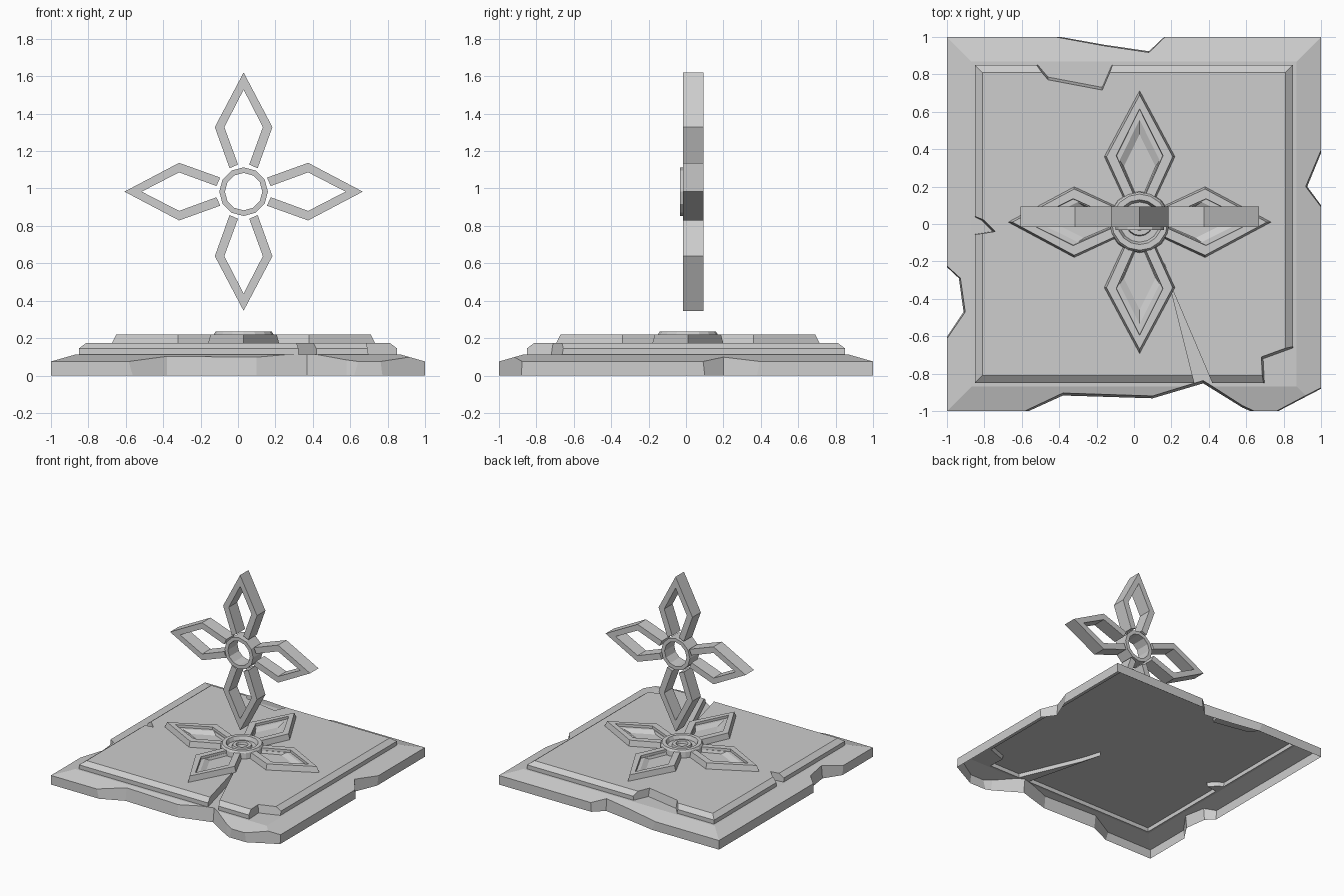
import bpy, bmesh
from math import cos, sin, pi
from mathutils import Matrix

if "Cube" in bpy.data.objects:
    bpy.data.objects.remove(bpy.data.objects["Cube"])

GREY = (0.61, 0.61, 0.61, 1.0)
stone = bpy.data.materials.new("grey stone")
stone.use_nodes = True
stone.diffuse_color = GREY
stone.node_tree.nodes["Principled BSDF"].inputs["Base Color"].default_value = GREY


def loft(name, loops, matrix=None, closed=False):
    """Skin a stack of equal point loops, capped unless it closes on itself."""
    bm = bmesh.new()
    rings = [[bm.verts.new(p) for p in loop] for loop in loops]
    n = len(rings[0])
    pairs = list(zip(rings, rings[1:]))
    if closed:
        pairs.append((rings[-1], rings[0]))
    else:
        bm.faces.new(rings[0])
        bm.faces.new(rings[-1])
    for a, b in pairs:
        for i in range(n):
            j = (i + 1) % n
            bm.faces.new((a[i], a[j], b[j], b[i]))
    bmesh.ops.recalc_face_normals(bm, faces=bm.faces)
    mesh = bpy.data.meshes.new(name)
    if matrix:
        bm.transform(matrix)
    bm.to_mesh(mesh)
    bm.free()
    mesh.materials.append(stone)
    obj = bpy.data.objects.new(name, mesh)
    bpy.context.collection.objects.link(obj)
    return obj


def square(h, z):
    return [(-h, -h, z), (h, -h, z), (h, h, z), (-h, h, z)]


def circle(r, z, n):
    return [(r * cos(2 * pi * i / n), r * sin(2 * pi * i / n), z) for i in range(n)]


def frame(half, side, tip, z):
    """Petal outline open towards the centre: outer half, inner side, inner tip."""
    outer = half + [(x, -y) for x, y in reversed(half[:-1])]
    return [(x, y, z) for x, y in outer + [(side[0], -side[1]), (tip, 0), side]]


def combine(obj, other, operation):
    """Apply a boolean and discard the helper object."""
    mod = obj.modifiers.new("cut", "BOOLEAN")
    mod.operation, mod.object, mod.solver = operation, other, "EXACT"
    graph = bpy.context.evaluated_depsgraph_get()
    mesh = bpy.data.meshes.new_from_object(obj.evaluated_get(graph))
    obj.modifiers.clear()
    obj.data = mesh
    bpy.data.objects.remove(other)


def chip(obj, chips, z0, z1):
    """Cut leaning prisms out of a slab."""
    for points, (dx, dy) in chips:
        low = [(x + dx, y + dy, z0) for x, y in points]
        tool = loft("chip_cutter", [low, [(x, y, z1) for x, y in points]])
        tool.hide_render = True
        combine(obj, tool, "DIFFERENCE")


# Weathered lower slab with chipped edges
base = loft("stone_base", [square(1, 0), square(1, 0.075), square(0.87, 0.112)])
base_chips = [
    ([(-0.6, -1), (-0.38, -0.9), (0.1, -0.915), (0.37, -0.835), (0.58, -0.965),
      (0.66, -1), (0.66, -1.2), (-0.6, -1.2)], (0, -0.03)),
    ([(0.66, -1.05), (1.1, -0.82), (1.1, -1.2), (0.66, -1.2)], (0.01, -0.01)),
    ([(1.1, 0.65), (0.915, 0.2), (1.1, -0.05)], (0.02, 0)),
    ([(-0.44, 1), (-0.16, 0.95), (0.08, 0.915), (0.17, 1), (0.17, 1.2), (-0.44, 1.2)], (0, 0.015)),
    ([(-1, -0.22), (-0.925, -0.29), (-0.9, -0.47), (-1, -0.62), (-1.2, -0.62),
      (-1.2, -0.22)], (-0.02, 0)),
]
chip(base, base_chips, -0.1, 0.13)

# Upper slab with notches and a long crack: a straight wall and a bevelled cap
slab_chips = [
    ([(-0.57, 0.9), (-0.46, 0.77), (-0.17, 0.715), (-0.09, 0.9)], (0, 0.03)),
    ([(-0.9, 0.07), (-0.8, 0.02), (-0.74, -0.04), (-0.9, -0.065)], (-0.03, 0)),
    ([(0.9, -0.63), (0.68, -0.71), (0.69, -0.9), (0.9, -0.9)], (0.02, -0.02)),
    ([(0.16, -0.2), (0.335, -0.9), (0.44, -0.9), (0.21, -0.36)], (0, 0)),
]
wall = loft("slab_wall", [square(0.85, 0.06), square(0.85, 0.145)])
cap = loft("slab_cap", [square(0.85, 0.145), square(0.81, 0.175)])
for part in (wall, cap):
    chip(part, slab_chips, 0.05, 0.18)

# Join base and wall into one shell that is open underneath
combine(base, wall, "UNION")
bm = bmesh.new()
bm.from_mesh(base.data)
under = [f for f in bm.faces if all(v.co.z < 0.001 for v in f.verts)]
bmesh.ops.delete(bm, geom=under, context="FACES")
bm.to_mesh(base.data)
bm.free()

# Relief flower on the slab: bevelled frames with stepped panels and a ringed boss
SIDES = ("right", "top", "left", "bottom")
CENTRE = Matrix.Translation((0.03, 0.01, 0))
relief = [
    frame([(0.15, 0.03), (0.135, 0.09), (0.35, 0.19), (0.705, 0)], (0.355, 0.12), 0.6, 0.17),
    frame([(0.15, 0.033), (0.137, 0.08), (0.35, 0.177), (0.68, 0)], (0.355, 0.125), 0.605, 0.22),
]
panel = [(0.15, -0.035), (0.355, -0.123), (0.603, 0), (0.355, 0.123), (0.15, 0.035)]
steps = [(1, 0.17), (1, 0.2), (0.87, 0.2), (0.69, 0.18)]
for k, side in enumerate(SIDES):
    turn = CENTRE @ Matrix.Rotation(k * pi / 2, 4, "Z")
    loft("relief_frame_" + side, relief, turn)
    loops = [[(0.17 + (x - 0.17) * s, y * s, z) for x, y in panel] for s, z in steps]
    loft("relief_panel_" + side, loops, turn)
rings = [(0.165, 0.17), (0.16, 0.22), (0.15, 0.235), (0.12, 0.235), (0.107, 0.205),
         (0.075, 0.205), (0.07, 0.22), (0.045, 0.22), (0.04, 0.2)]
loft("relief_boss", [circle(r, z, 16) for r, z in rings], CENTRE)

# Upright flower floating above: open petal frames around a ring
UPRIGHT = Matrix.Translation((0.03, 0, 0.983)) @ Matrix.Rotation(pi / 2, 4, "X")
half = [(0.145, 0.03), (0.125, 0.075), (0.345, 0.154), (0.637, 0)]
for k, side in enumerate(SIDES):
    loops = [frame(half, (0.345, 0.103), 0.545, z) for z in (-0.093, 0.016)]
    loft("floating_petal_" + side, loops, UPRIGHT @ Matrix.Rotation(k * pi / 2, 4, "Z"))
hoop = [(0.13, -0.093), (0.13, 0.032), (0.1, 0.032), (0.1, -0.093)]
loft("floating_ring", [circle(r, z, 12) for r, z in hoop], UPRIGHT, closed=True)
